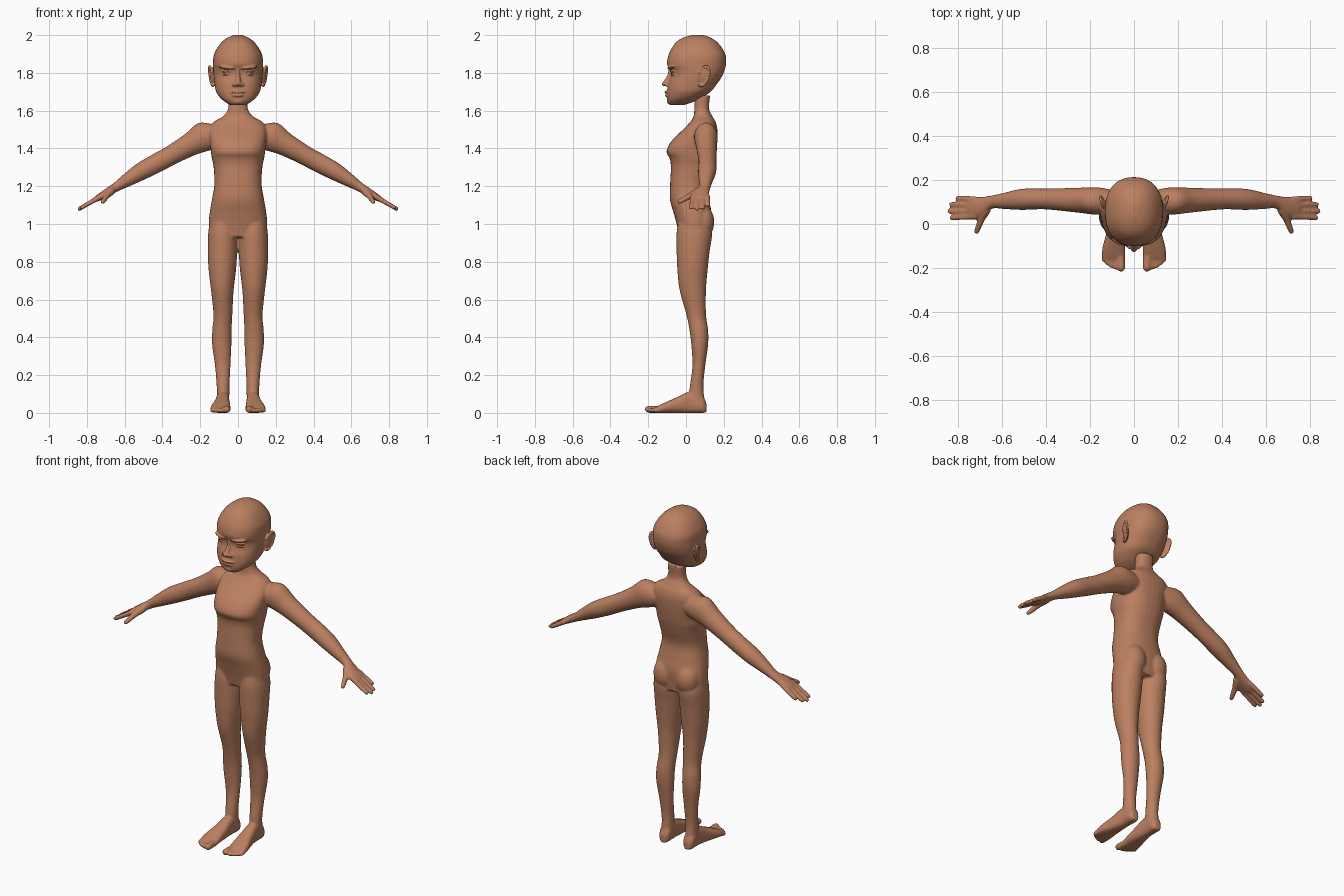
import bpy, bmesh, math
from mathutils import Vector, Matrix

skin = bpy.data.materials.new("warm brown skin")
skin.diffuse_color = (0.50, 0.215, 0.118, 1)


def smooth_rows(rows, sub=5):
    """Catmull-Rom interpolation between the given sections."""
    out = []
    for i in range(len(rows) - 1):
        p = [rows[max(i - 1, 0)], rows[i], rows[i + 1], rows[min(i + 2, len(rows) - 1)]]
        for k in range(sub):
            t = k / sub
            out.append([0.5 * (2 * b + (c - a) * t + (2 * a - 5 * b + 4 * c - d) * t * t
                               + (3 * b - a - 3 * c + d) * t ** 3) for a, b, c, d in zip(*p)])
    return out + [list(rows[-1])]


def loft(bm, rows, place, s=1, n=2.0, seg=32):
    """Skin superellipse rings; place(row) gives centre and two half axes."""
    rings = []
    for row in smooth_rows(rows):
        c, u, v = place(row)
        ring = []
        for k in range(seg):
            a = 2 * math.pi * k / seg
            ca, sa = math.cos(a), math.sin(a)
            p = c + u * math.copysign(abs(ca) ** (2 / n), ca) + v * math.copysign(abs(sa) ** (2 / n), sa)
            ring.append(bm.verts.new((p.x * s, p.y, p.z)))
        rings.append(ring)
    for a, b in zip(rings, rings[1:]):
        for k in range(seg):
            j = (k + 1) % seg
            bm.faces.new((a[k], a[j], b[j], b[k]))
    bm.faces.new(rings[0][::-1])
    bm.faces.new(rings[-1])


def upright(r):      # row: z, centre x, half width, front y, back y
    return (Vector((r[1], (r[3] + r[4]) / 2, r[0])), Vector((r[2], 0, 0)), Vector((0, (r[4] - r[3]) / 2, 0)))


def lengthwise(r):   # row: y, centre x, half width, top z (sole at 0)
    return Vector((r[1], r[0], r[3] / 2)), Vector((r[2], 0, 0)), Vector((0, 0, r[3] / 2))


def sideways(r):     # row: x, y, z, half width in y, half thickness
    return Vector(r[:3]), Vector((0, r[3], 0)), Vector((0.5, 0, 0.87)) * r[4]


def ball(bm, loc, size, s=1, rot=(0, 0, 0)):
    m = Matrix.Translation((loc[0] * s, loc[1], loc[2]))
    m = m @ Matrix.Rotation(rot[2] * s, 4, 'Z') @ Matrix.Rotation(rot[1] * s, 4, 'Y') @ Matrix.Rotation(rot[0], 4, 'X')
    bmesh.ops.create_uvsphere(bm, u_segments=20, v_segments=14, radius=1, matrix=m @ Matrix.Diagonal((*size, 1)))


def digit(bm, a, b, ra, rb, s=1):
    """Finger or toe: tapered tube with round tip."""
    a, b = Vector(a), Vector(b)
    d = (b - a).normalized()
    u = d.cross(Vector((0, 0, 1))).normalized()
    v = d.cross(u)
    rows = [(*a, ra), (*a.lerp(b, .5), (ra + rb) / 2), (*(b - d * rb), rb), (*(b - d * rb * .3), rb * .75), (*b, rb * .2)]
    loft(bm, rows, lambda r: (Vector(r[:3]), u * r[3], v * r[3]), s, seg=14)


def finish(bm, name, voxel, steps):
    """Fuse the overlapping parts into one soft skin."""
    bmesh.ops.recalc_face_normals(bm, faces=bm.faces)
    me = bpy.data.meshes.new(name)
    bm.to_mesh(me)
    bm.free()
    me.materials.append(skin)
    ob = bpy.data.objects.new(name, me)
    bpy.context.collection.objects.link(ob)
    r = ob.modifiers.new("fuse", 'REMESH')
    r.mode, r.voxel_size, r.use_smooth_shade = 'VOXEL', voxel, True
    sm = ob.modifiers.new("soften", 'SMOOTH')
    sm.factor, sm.iterations = 0.5, steps
    for p in me.polygons:
        p.use_smooth = True


# ---- body
bm = bmesh.new()
# torso and neck
torso = [(.93, .152, -.035, .125), (1.0, .155, -.05, .133), (1.06, .15, -.066, .135), (1.13, .138, -.085, .122),
         (1.21, .125, -.084, .113), (1.30, .129, -.08, .138), (1.345, .138, -.086, .15), (1.385, .144, -.103, .157),
         (1.44, .15, -.076, .164), (1.50, .152, -.016, .166), (1.54, .13, .022, .157), (1.57, .08, .04, .14),
         (1.61, .052, .044, .122), (1.68, .05, .044, .128)]
loft(bm, [(z, 0, w, f, b) for z, w, f, b in torso], upright, n=2.35)

for s in (1, -1):
    # leg
    loft(bm, [(1.02, .077, .07, -.04, .12), (.95, .081, .077, -.05, .138), (.86, .082, .078, -.05, .126),
              (.76, .083, .073, -.046, .115), (.65, .083, .06, -.034, .106), (.52, .08, .05, .002, .106),
              (.44, .085, .051, .018, .117), (.36, .086, .051, .028, .117), (.25, .081, .041, .034, .102),
              (.14, .079, .034, .02, .092), (.06, .079, .033, .01, .1)], upright, s)
    # buttock
    ball(bm, (.072, .085, 1.01), (.07, .065, .09), s)
    # foot and toes
    loft(bm, [(.108, .079, .018, .05), (.085, .079, .033, .09), (.02, .08, .034, .112), (-.05, .085, .043, .082),
              (-.11, .092, .052, .055), (-.15, .093, .052, .036), (-.165, .093, .048, .028)], lengthwise, s, n=2.6)
    for x, y, r in [(.058, -.217, .019), (.085, -.208, .012), (.104, -.2, .012), (.122, -.188, .012), (.138, -.172, .012)]:
        digit(bm, (x * .9 + .009, -.13, .018), (x, y, r), r, r, s)
    # arm and palm
    loft(bm, [(.10, .105, 1.475, .05, .06), (.17, .105, 1.465, .062, .08), (.25, .108, 1.422, .057, .062),
              (.35, .112, 1.366, .05, .052), (.42, .114, 1.328, .047, .051), (.51, .112, 1.28, .048, .047),
              (.59, .105, 1.231, .037, .035), (.645, .1, 1.196, .03, .025), (.69, .08, 1.168, .044, .022),
              (.74, .073, 1.138, .05, .017), (.755, .073, 1.129, .044, .012)], sideways, s)
    # fingers and thumb
    for y0, y1, x in [(.112, .118, .812), (.086, .09, .84), (.06, .058, .849), (.034, .028, .838)]:
        digit(bm, (.72, y0, 1.15), (x, y1, 1.133 - (x - .745) * .56), .0145, .0115, s)
    digit(bm, (.67, .068, 1.175), (.702, .01, 1.142), .022, .016, s)
    digit(bm, (.695, .02, 1.148), (.72, -.044, 1.112), .016, .012, s)
finish(bm, "body", 0.006, 6)

# ---- head
bm = bmesh.new()
# skull, face and jaw
skull = [(1.63, .042, -.085, -.01), (1.645, .066, -.096, .035), (1.665, .092, -.1, .075), (1.70, .116, -.1, .13),
         (1.74, .124, -.096, .163), (1.78, .129, -.083, .19), (1.81, .131, -.083, .203), (1.845, .132, -.1, .212),
         (1.89, .129, -.094, .211), (1.93, .111, -.076, .192), (1.965, .084, -.05, .163), (1.988, .052, -.012, .128),
         (2.001, .018, .035, .09)]
loft(bm, [(z, 0, w, f, b) for z, w, f, b in skull], upright, n=2.3, seg=48)
# nose
loft(bm, [(1.825, 0, .011, -.094, -.05), (1.79, 0, .012, -.098, -.05), (1.76, 0, .017, -.116, -.05),
          (1.742, 0, .02, -.129, -.05), (1.73, 0, .014, -.122, -.05)], upright, seg=20)
# lips and chin
ball(bm, (0, -.094, 1.699), (.042, .021, .008))
ball(bm, (0, -.092, 1.681), (.036, .02, .009))
ball(bm, (0, -.078, 1.651), (.036, .024, .02))
for s in (1, -1):
    # nostril wing, brow, eyelids
    ball(bm, (.02, -.1, 1.738), (.011, .015, .01), s)
    ball(bm, (.058, -.078, 1.829), (.045, .019, .009), s, (0, -.1, .25))
    ball(bm, (.06, -.068, 1.808), (.026, .016, .007), s, (0, 0, .25))
    ball(bm, (.06, -.066, 1.793), (.024, .015, .006), s, (0, 0, .25))
    # ear with raised rim
    ball(bm, (.135, .09, 1.782), (.012, .026, .048), s, (-.2, .1, -.35))
    for k in range(15):
        a = math.radians(-110 + k * 19)
        y, z = .094 + .027 * math.cos(a) + .012 * math.sin(a), 1.783 + .05 * math.sin(a)
        ball(bm, (.14 + (y - .09) * .3 + (z - 1.78) * .08, y, z), (.008, .008, .009), s)
finish(bm, "head", 0.004, 4)
